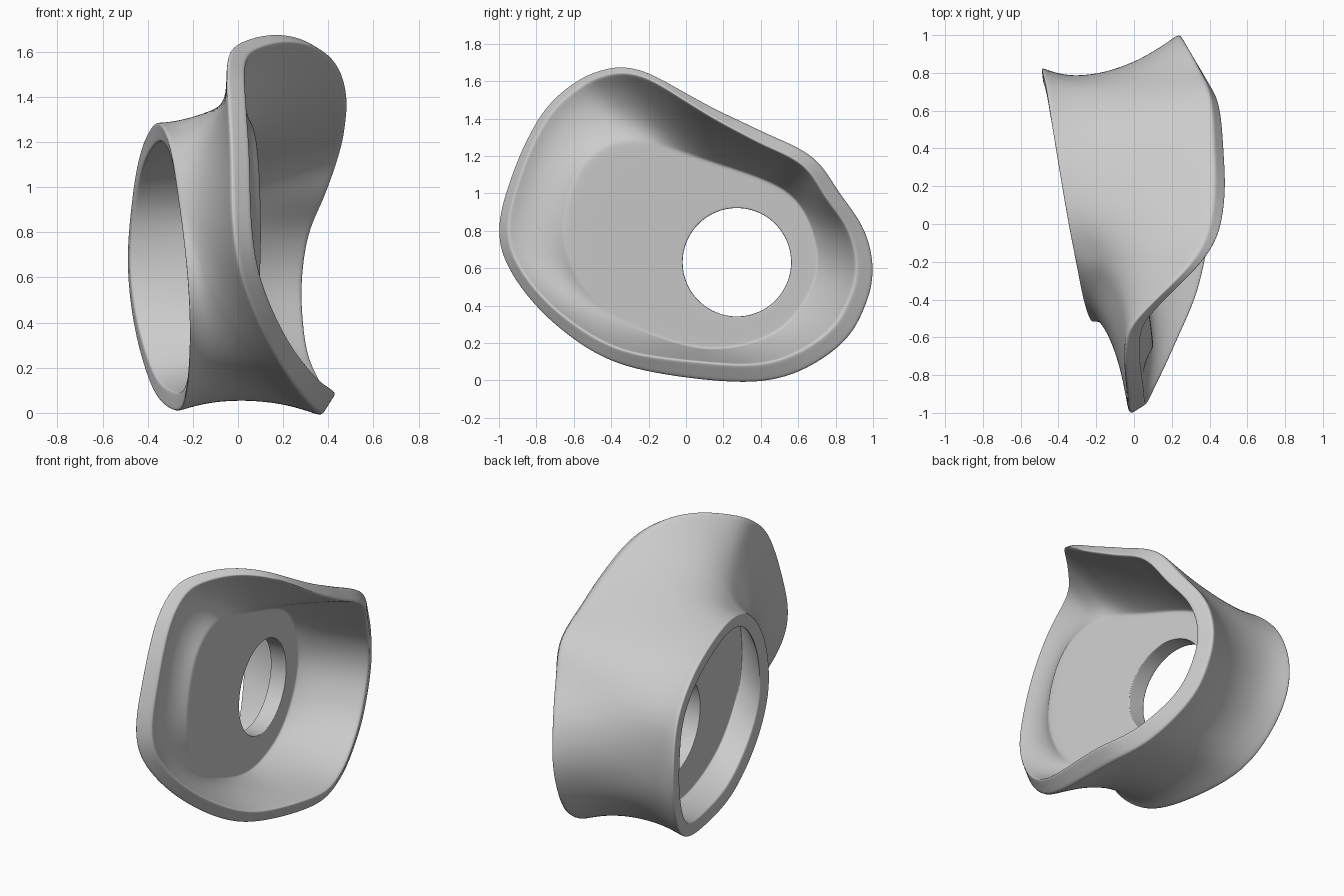
import bpy
import bmesh
import math
from mathutils import Vector

if "Cube" in bpy.data.objects:
    bpy.data.objects.remove(bpy.data.objects["Cube"], do_unlink=True)

STEPS = 72
AXIS = Vector((0, 0.1, 0.7))
THICKNESS = 0.11


def plate_x(y):
    """The inner plate leans with the small rim."""
    return 0.02 - 0.13 * y


def catmull(a, b, c, d, t):
    return 0.5 * (2 * b + (c - a) * t + (2 * a - 5 * b + 4 * c - d) * t ** 2
                  + (3 * b - a - 3 * c + d) * t ** 3)


def angle(p):
    return math.atan2(p.z - AXIS.z, p.y - AXIS.y) % math.tau


def ring(points):
    """Closed smooth curve through (y, z, x) points, sampled at even angles."""
    pts = [Vector((x, y, z)) for y, z, x in points]
    n = len(pts)
    dense = [catmull(pts[i - 1], pts[i], pts[(i + 1) % n], pts[(i + 2) % n], k / 16)
             for i in range(n) for k in range(16)]
    dense.sort(key=angle)
    table = [(angle(p), p) for p in dense]
    table = ([(table[-1][0] - math.tau, table[-1][1])] + table
             + [(table[0][0] + math.tau, table[0][1])])
    result = []
    for s in range(STEPS):
        target = math.tau * s / STEPS
        for (a0, p0), (a1, p1) in zip(table, table[1:]):
            if a0 <= target <= a1:
                result.append(p0.lerp(p1, (target - a0) / max(a1 - a0, 1e-9)))
                break
    return result


def circle(radius, depth):
    """Ring of the round hole, at a depth behind the plate's front."""
    result = []
    for s in range(STEPS):
        a = math.tau * s / STEPS
        y = 0.272 + radius * math.cos(a)
        result.append(Vector((plate_x(y) - depth, y, 0.632 + radius * math.sin(a))))
    return result


def blend(first, second, t):
    return [a.lerp(b, t) for a, b in zip(first, second)]


def inset(points, amount, shift):
    """Move a ring toward the axis; amount and shift are functions of a point."""
    result = []
    for p in points:
        inward = Vector((0, AXIS.y - p.y, AXIS.z - p.z)).normalized()
        result.append(p + inward * amount(p) + Vector((shift(p), 0, 0)))
    return result


def wall(first, middle, last):
    """Curved wall through three rings, with closer loops at both ends."""
    rows = []
    for t in (0, 0.06, 0.17, 0.3, 0.5, 0.7, 0.83, 0.94, 1):
        wa, wb, wc = (1 - t) * (1 - 2 * t), 4 * t * (1 - t), t * (2 * t - 1)
        rows.append([a * wa + b * wb + c * wc
                     for a, b, c in zip(first, middle, last)])
    return rows


# Wavy large rim, waist and small rim
large_rim = ring([
    (1.01, .6, .24), (.96, .81, .27), (.83, 1, .34), (.68, 1.2, .4),
    (.4, 1.34, .42), (.15, 1.46, .42), (-.07, 1.58, .38), (-.22, 1.66, .29),
    (-.37, 1.685, .14), (-.55, 1.63, -.03), (-.65, 1.56, -.05),
    (-.77, 1.44, -.05), (-.91, 1.17, -.035), (-1.01, .82, -.025),
    (-.94, .57, .02), (-.7, .29, .14), (-.35, .08, .28),
    (.2, -.01, .37), (.55, .02, .33), (.84, .19, .265), (.97, .4, .24)])
waist = ring([
    (.8, .65, -.16), (.74, .95, -.13), (.5, 1.19, -.1), (.1, 1.33, -.1),
    (-.2, 1.34, -.1), (-.36, 1.29, -.1), (-.55, 1.1, -.12), (-.62, .8, -.12),
    (-.56, .5, -.08), (-.3, .21, -.03), (.1, .065, .05), (.5, .1, 0),
    (.73, .33, -.1)])
small_rim = ring([
    (.83, .65, -.49), (.75, .95, -.47), (.5, 1.17, -.43), (.1, 1.285, -.365),
    (-.2, 1.21, -.31), (-.42, .95, -.265), (-.52, .6, -.225), (-.42, .3, -.215),
    (-.15, .07, -.235), (.2, .005, -.28), (.55, .09, -.375), (.76, .35, -.455)])
plate_edge = ring([(y, z, plate_x(y)) for y, z in (
    (.7, .7), (.55, 1), (.1, 1.18), (-.3, 1.28), (-.55, 1.15), (-.65, .8),
    (-.55, .5), (-.3, .3), (.1, .17), (.45, .24), (.65, .45))])

# Inner edges of the rims and the inner walls
large_inner = inset(large_rim, lambda p: .1 + .02 * p.y - .03 * p.z,
                    lambda p: .07 - .02 * p.y)
small_inner = inset(small_rim, lambda p: .085, lambda p: .01)
bowl = inset(blend(large_inner, plate_edge, 0.5), lambda p: 0, lambda p: -.04)
plate_back = [Vector((plate_x(p.y) - THICKNESS, p.y, p.z))
              for p in inset(waist, lambda p: .09, lambda p: 0)]
sleeve = blend(small_inner, plate_back, 0.5)

hole_front, hole_back = circle(.29, 0), circle(.29, THICKNESS)

# One closed section: plate, bowl, large rim, outside, small rim, sleeve, bore
rows = [hole_front, circle(.3, 0), blend(hole_front, plate_edge, .9)]
rows += wall(plate_edge, bowl, large_inner)
rows += [blend(large_inner, large_rim, t) for t in (.25, .75)]
rows += wall(large_rim, waist, small_rim)
rows += [blend(small_rim, small_inner, t) for t in (.25, .75)]
rows += wall(small_inner, sleeve, plate_back)
rows += [blend(plate_back, hole_back, .1), circle(.3, THICKNESS), hole_back]
rows += [blend(hole_back, hole_front, t) for t in (.08, .92)]

bm = bmesh.new()
grid = [[bm.verts.new(p) for p in row] for row in rows]
for i, row in enumerate(grid):
    following = grid[(i + 1) % len(grid)]
    for j in range(STEPS):
        k = (j + 1) % STEPS
        bm.faces.new((row[j], row[k], following[k], following[j]))
bmesh.ops.recalc_face_normals(bm, faces=bm.faces)
for face in bm.faces:
    face.smooth = True
mesh = bpy.data.meshes.new("flared_cup")
bm.to_mesh(mesh)
bm.free()

cup = bpy.data.objects.new("flared_cup", mesh)
bpy.context.collection.objects.link(cup)
rounding = cup.modifiers.new("rounding", "SUBSURF")
rounding.levels = rounding.render_levels = 2

# Plain grey material
grey = bpy.data.materials.new("plain_grey")
grey.use_nodes = True
colour = (0.6, 0.6, 0.6, 1)
grey.diffuse_color = colour
grey.node_tree.nodes["Principled BSDF"].inputs["Base Color"].default_value = colour
mesh.materials.append(grey)
